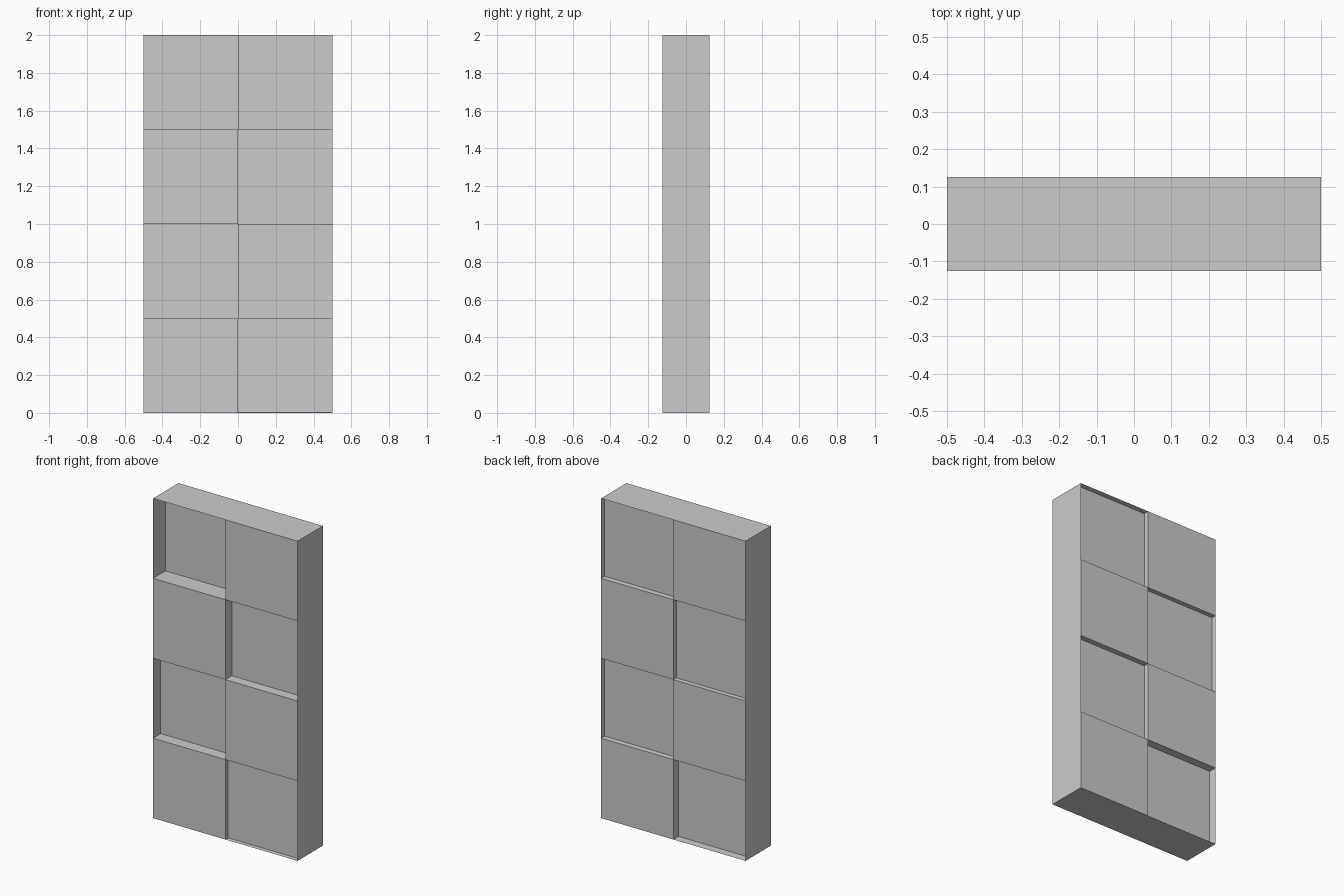
import bpy
import bmesh
from mathutils import Vector

cube = bpy.data.objects.get("Cube")
if cube:
    bpy.data.objects.remove(cube, do_unlink=True)

WIDTH, DEPTH, HEIGHT = 1.0, 0.25, 2.0
ROW = HEIGHT / 4

# Pocket depths from the bottom row to the top row
FRONT_POCKETS = [0.026, 0.073, 0.062, 0.12]
BACK_POCKETS = [0.05, 0.033, 0.028, 0.033]

# Single plain grey
grey = bpy.data.materials.new("plain grey")
grey.use_nodes = True
colour = (0.6, 0.6, 0.6, 1.0)
grey.diffuse_color = colour
grey.node_tree.nodes["Principled BSDF"].inputs["Base Color"].default_value = colour

# Solid slab standing on the ground
bm = bmesh.new()
bmesh.ops.create_cube(bm, size=1)
bmesh.ops.scale(bm, vec=(WIDTH, DEPTH, HEIGHT), verts=bm.verts)
bmesh.ops.translate(bm, vec=(0, 0, HEIGHT / 2), verts=bm.verts)

# Cut into two columns and four rows
cuts = [(Vector((0, 0, 0)), Vector((1, 0, 0)))]
cuts += [(Vector((0, 0, ROW * i)), Vector((0, 0, 1))) for i in (1, 2, 3)]
for point, normal in cuts:
    geom = bm.verts[:] + bm.edges[:] + bm.faces[:]
    bmesh.ops.bisect_plane(bm, geom=geom, plane_co=point, plane_no=normal)
bm.normal_update()

# Sink every other cell like a chequerboard, alternating between front and back
panels = [f for f in bm.faces if abs(f.normal.y) > 0.9]
for face in panels:
    centre = face.calc_center_median()
    row = int(centre.z / ROW)
    front_pocket = (centre.x > 0) == (row % 2 == 0)
    is_front = face.normal.y < 0
    if is_front == front_pocket:
        depth = (FRONT_POCKETS if is_front else BACK_POCKETS)[row]
        bmesh.ops.inset_individual(bm, faces=[face], thickness=0.001,
                                   depth=-depth, use_even_offset=True)

bmesh.ops.recalc_face_normals(bm, faces=bm.faces)
mesh = bpy.data.meshes.new("chequered_panel")
bm.to_mesh(mesh)
bm.free()
mesh.materials.append(grey)
panel = bpy.data.objects.new("chequered_panel", mesh)
bpy.context.collection.objects.link(panel)
